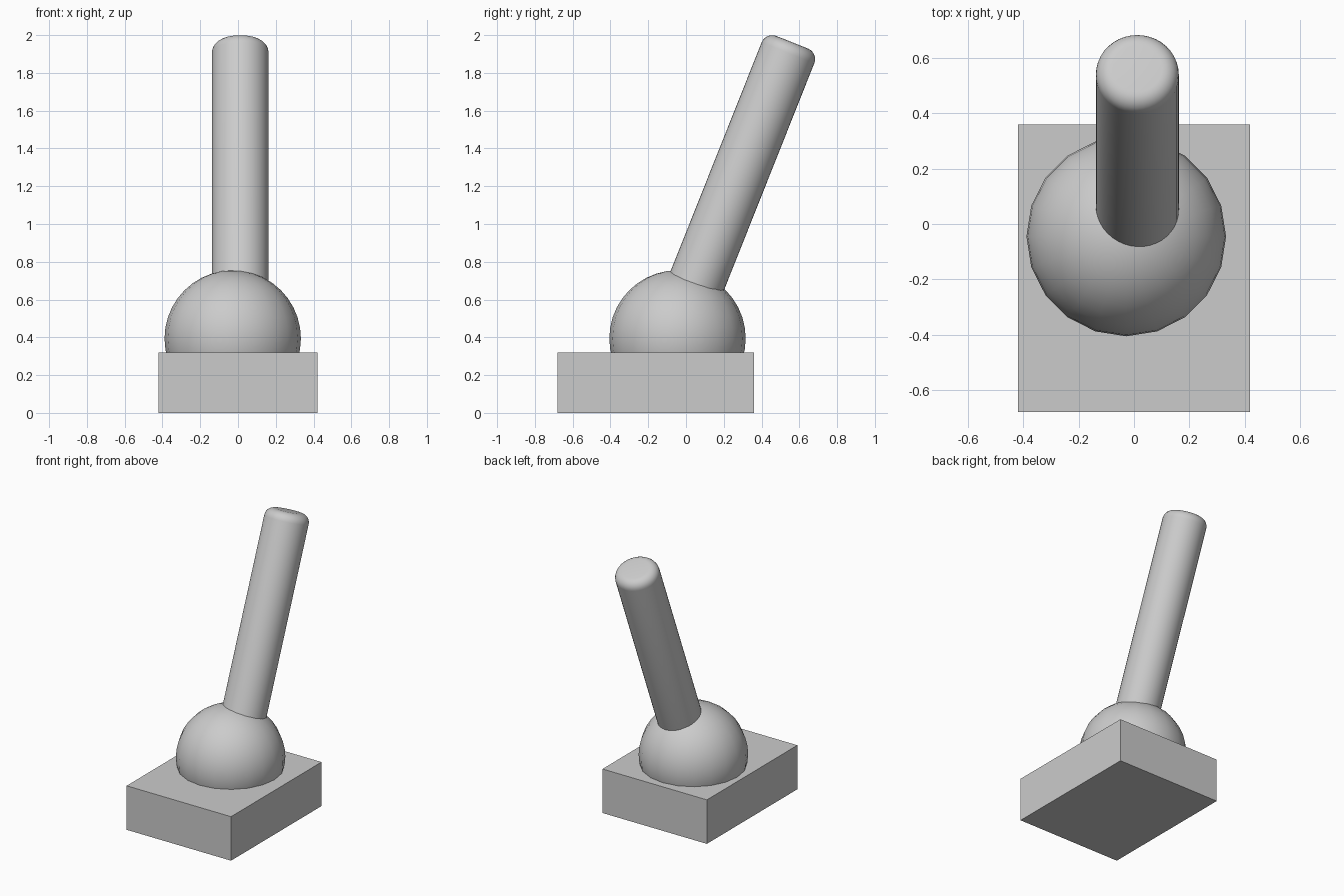
import bpy, bmesh, math
from mathutils import Vector, Matrix

if "Cube" in bpy.data.objects:
    bpy.data.objects.remove(bpy.data.objects["Cube"])


def smooth(obj, angle=40):
    bpy.ops.object.select_all(action='DESELECT')
    obj.select_set(True)
    bpy.context.view_layer.objects.active = obj
    bpy.ops.object.shade_smooth_by_angle(angle=math.radians(angle))


def add_object(name, bm):
    mesh = bpy.data.meshes.new(name)
    bm.to_mesh(mesh)
    bm.free()
    obj = bpy.data.objects.new(name, mesh)
    bpy.context.collection.objects.link(obj)
    return obj


# Base block
bm = bmesh.new()
bmesh.ops.create_cube(bm, size=1)
bmesh.ops.scale(bm, vec=(0.84, 1.04, 0.32), verts=bm.verts)
bmesh.ops.translate(bm, vec=(0, -0.16, 0.16), verts=bm.verts)
add_object("base", bm)

# Ball joint, half sunk into the base
bm = bmesh.new()
bmesh.ops.create_uvsphere(bm, u_segments=20, v_segments=20, radius=0.361)
bmesh.ops.translate(bm, vec=(-0.028, -0.045, 0.394), verts=bm.verts)
smooth(add_object("ball", bm))

# Tilted shaft with a rounded top rim
RADIUS, LENGTH, TILT = 0.15, 1.53, math.radians(21.7)
top = Vector((0.012, 0.562, 1.962))
bm = bmesh.new()
bmesh.ops.create_cone(bm, cap_ends=True, segments=40, radius1=RADIUS,
                      radius2=RADIUS, depth=LENGTH)
bmesh.ops.translate(bm, vec=(0, 0, -LENGTH / 2), verts=bm.verts)
rim = [e for e in bm.edges if all(v.co.z > -0.01 for v in e.verts)]
bmesh.ops.bevel(bm, geom=rim, offset=0.06, offset_type='OFFSET',
                segments=6, profile=0.5, affect='EDGES')
shaft = add_object("shaft", bm)
shaft.matrix_world = Matrix.Translation(top) @ Matrix.Rotation(-TILT, 4, 'X')
smooth(shaft)
